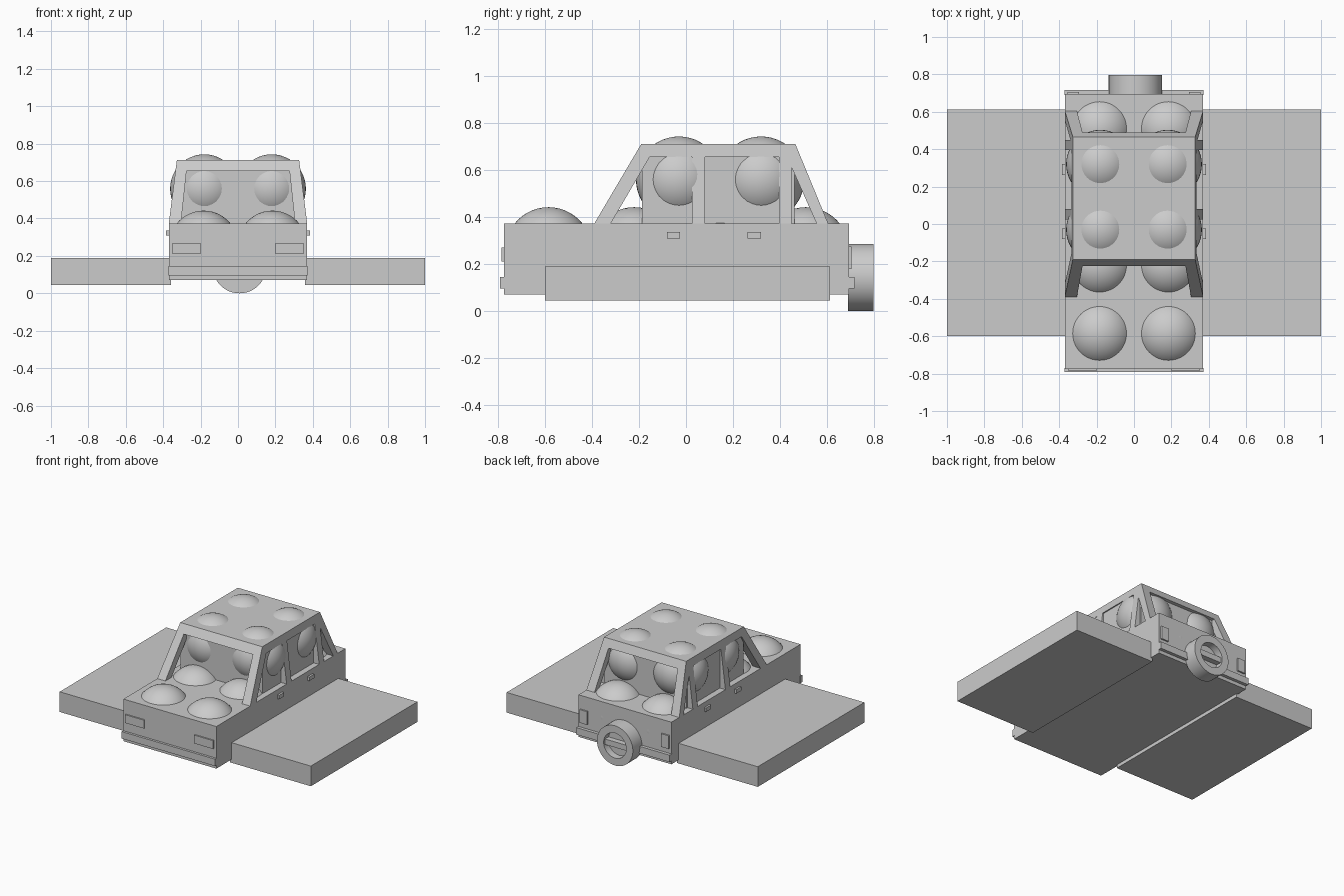
import bpy, bmesh, math
from mathutils import Matrix

if "Cube" in bpy.data.objects:
    bpy.data.objects.remove(bpy.data.objects["Cube"])

grey = bpy.data.materials.new("light grey")
grey.diffuse_color = (0.6, 0.6, 0.6, 1)
grey.use_nodes = True
grey.node_tree.nodes["Principled BSDF"].inputs["Base Color"].default_value = grey.diffuse_color


def make(name, bm, smooth=False):
    bmesh.ops.recalc_face_normals(bm, faces=bm.faces)
    mesh = bpy.data.meshes.new(name)
    bm.to_mesh(mesh)
    bm.free()
    mesh.materials.append(grey)
    ob = bpy.data.objects.new(name, mesh)
    bpy.context.collection.objects.link(ob)
    if smooth:
        activate(ob)
        bpy.ops.object.shade_smooth_by_angle(angle=math.radians(35))
    return ob


def activate(ob):
    bpy.ops.object.select_all(action='DESELECT')
    ob.select_set(True)
    bpy.context.view_layer.objects.active = ob


def loft(name, a, b):
    """Solid between two matching point loops."""
    bm = bmesh.new()
    va, vb = [bm.verts.new(p) for p in a], [bm.verts.new(p) for p in b]
    n = len(a)
    bm.faces.new(va)
    bm.faces.new(vb)
    for i in range(n):
        j = (i + 1) % n
        bm.faces.new((va[i], va[j], vb[j], vb[i]))
    return make(name, bm)


def rect(x, y0, y1, z):
    return [(-x, y0, z), (x, y0, z), (x, y1, z), (-x, y1, z)]


def box(name, x0, x1, y0, y1, z0, z1):
    a = [(x0, y0, z0), (x1, y0, z0), (x1, y1, z0), (x0, y1, z0)]
    return loft(name, a, [(x, y, z1) for x, y, _ in a])


def ball(name, loc, r):
    bm = bmesh.new()
    bmesh.ops.create_uvsphere(bm, u_segments=48, v_segments=24, radius=r,
                              matrix=Matrix.Translation(loc))
    return make(name, bm, True)


def lathe_y(name, profile, cx, cz, steps=48):
    """Spin (radius, y) profile around a y-aligned axis."""
    bm = bmesh.new()
    rings = []
    for i in range(steps):
        t = 2 * math.pi * i / steps
        rings.append([bm.verts.new((cx + r * math.cos(t), y, cz + r * math.sin(t)))
                      for r, y in profile])
    n = len(profile)
    for i in range(steps):
        p, q = rings[i], rings[(i + 1) % steps]
        for k in range(n):
            m = (k + 1) % n
            bm.faces.new((p[k], p[m], q[m], q[k]))
    return make(name, bm, True)


# Lower body and bumpers
box("body", -.37, .37, -.775, .694, .07, .373)
box("front_bumper", -.372, .372, -.792, -.77, .095, .145)
box("rear_bumper", -.372, .372, .69, .717, .095, .145)

# Cabin frame: tapered block with windows cut through it
frame = loft("cabin_frame", rect(.37, -.39, .605, .373), rect(.327, -.19, .465, .712))
side_windows = [
    [(-.363, .3), (-.155, .655), (.025, .655), (.025, .3)],
    [(.08, .3), (.08, .655), (.395, .655), (.395, .3)],
    [(.45, .3), (.45, .61), (.588, .3)],
]
cutters = [loft("side_window_cutter", [(-.6, y, z) for y, z in w], [(.6, y, z) for y, z in w])
           for w in side_windows]
screen = [(-.313, .3), (.313, .3), (.275, .655), (-.275, .655)]
cutters.append(loft("windscreen_cutter", [(x, -.8, z) for x, z in screen],
                    [(x, .9, z) for x, z in screen]))
for c in cutters:
    c.hide_render = True
    activate(frame)
    mod = frame.modifiers.new("window", 'BOOLEAN')
    mod.operation, mod.solver, mod.object = 'DIFFERENCE', 'EXACT', c
    bpy.ops.object.modifier_apply(modifier=mod.name)
    bpy.data.objects.remove(c, do_unlink=True)

# Solid inner cabin block
box("cabin_core", -.326, .326, -.187, .462, .365, .71)

# Mirrored parts
for s, side in ((-1, "left"), (1, "right")):
    def pair(name, x0, x1, *rest):
        box(f"{side}_{name}", min(s * x0, s * x1), max(s * x0, s * x1), *rest)

    pair("side_slab", .358, 1, -.60, .612, .045, .19)
    pair("headlight", .20, .35, -.785, -.77, .21, .27)
    pair("tail_light", .295, .355, .69, .705, .18, .275)
    pair("front_handle", .36, .384, -.08, -.025, .308, .336)
    pair("rear_handle", .36, .384, .262, .32, .308, .336)
    # Balls poking out of the body and of the cabin
    for i in range(4):
        ball(f"{side}_body_ball_{i + 1}", (s * .184, -.585 + .365 * i, .257), .185)
    for i in range(2):
        ball(f"{side}_cabin_ball_{i + 1}", (s * .18, -.03 + .35 * i, .56), .183)

# Spare wheel: ring, recessed hub and crossbar
wx, wz = .008, .143
lathe_y("spare_tyre", [(.143, .69), (.143, .797), (.09, .797), (.09, .69)], wx, wz)
lathe_y("spare_hub", [(.092, .69), (.092, .745), (.001, .745), (.001, .69)], wx, wz)
box("spare_crossbar", wx - .088, wx + .088, .74, .785, wz - .02, wz + .02)
